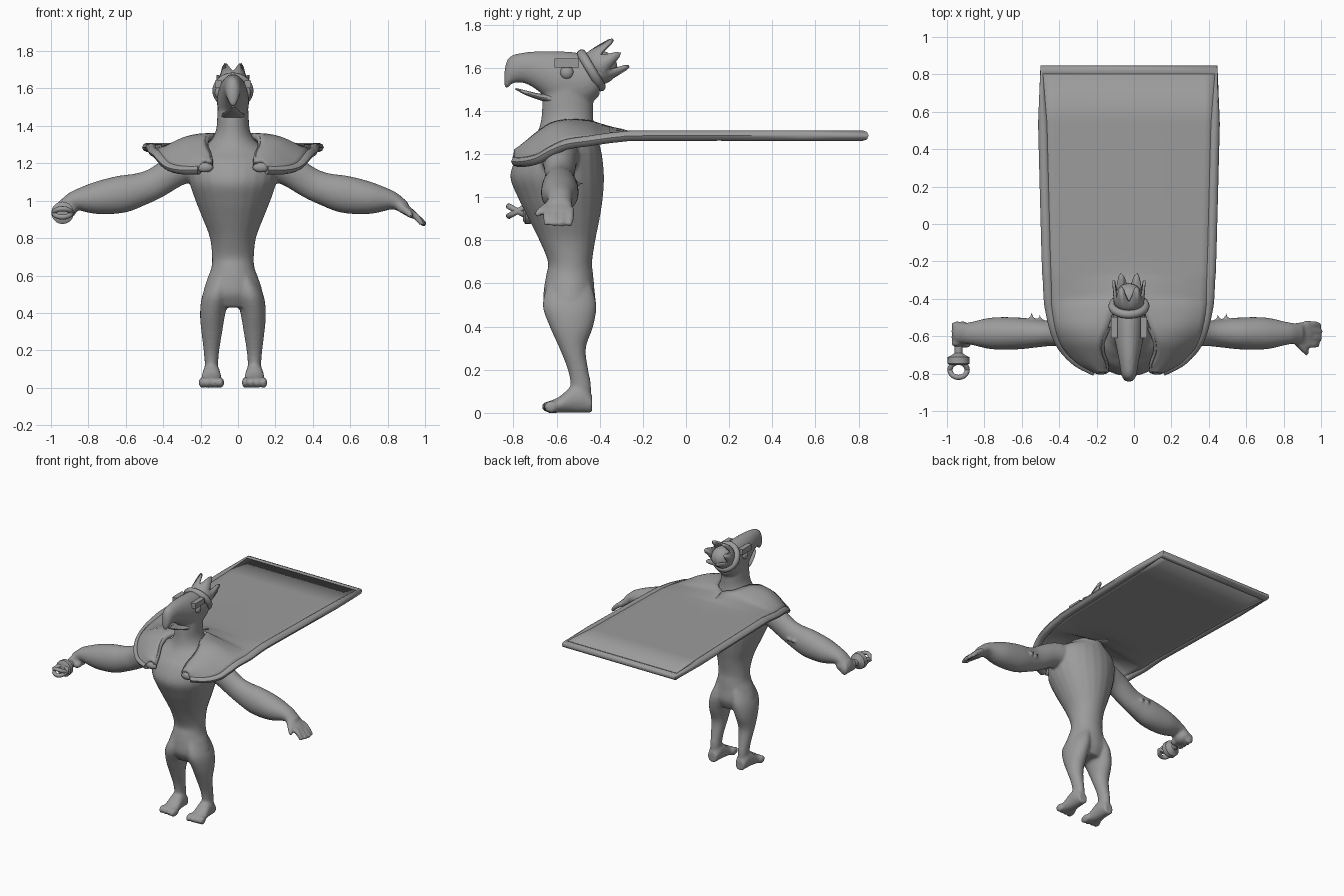
import bpy, bmesh, math
from mathutils import Vector, Matrix

if "Cube" in bpy.data.objects:
    bpy.data.objects.remove(bpy.data.objects["Cube"])

CX = -0.027                      # body centre line
V = Vector
grey = bpy.data.materials.new("stone_grey")
grey.diffuse_color = (0.33, 0.33, 0.33, 1)
grey.use_nodes = True
grey.node_tree.nodes["Principled BSDF"].inputs["Base Color"].default_value = grey.diffuse_color


def finish(name, bm, angle=40):
    bmesh.ops.recalc_face_normals(bm, faces=bm.faces)
    me = bpy.data.meshes.new(name)
    bm.to_mesh(me)
    bm.free()
    me.materials.append(grey)
    ob = bpy.data.objects.new(name, me)
    bpy.context.collection.objects.link(ob)
    bpy.ops.object.select_all(action='DESELECT')
    ob.select_set(True)
    bpy.context.view_layer.objects.active = ob
    bpy.ops.object.shade_smooth_by_angle(angle=math.radians(angle))
    return ob


def spline(rows, n):
    """Catmull-Rom through rows of numbers."""
    out = []
    for i in range(len(rows) - 1):
        p = [rows[max(0, min(len(rows) - 1, i + k))] for k in (-1, 0, 1, 2)]
        for s in range(n):
            t = s / n
            out.append([0.5 * (2 * b + (c - a) * t + (2 * a - 5 * b + 4 * c - d) * t * t
                        + (3 * b - a - 3 * c + d) * t ** 3) for a, b, c, d in zip(*p)])
    return out + [list(rows[-1])]


def loft(bm, rings, seg=24, closed=False):
    """Skin rings of (centre, u, v)."""
    loops = [[bm.verts.new(c + u * math.cos(2 * math.pi * k / seg) + v * math.sin(2 * math.pi * k / seg))
              for k in range(seg)] for c, u, v in rings]
    for a, b in zip(loops, loops[1:] + (loops[:1] if closed else [])):
        for k in range(seg):
            bm.faces.new((a[k], a[(k + 1) % seg], b[(k + 1) % seg], b[k]))
    if not closed:
        bm.faces.new(loops[0])
        bm.faces.new(loops[-1])


def column(bm, rows, n=4):
    """Upright form from rows of (z, x, half width, front y, back y)."""
    loft(bm, [(V((x, (f + b) / 2, z)), V((w, 0, 0)), V((0, (b - f) / 2, 0)))
              for z, x, w, f, b in spline(rows, n)])


def snout(bm, rows, x=CX, n=4):
    """Form along y from rows of (y, bottom z, top z, half width)."""
    loft(bm, [(V((x, y, (a + b) / 2)), V((w, 0, 0)), V((0, 0, (b - a) / 2)))
              for y, a, b, w in spline(rows, n)])


def tube(bm, rows, side=(0, 1, 0), n=4, seg=16):
    """Tube from rows of (x, y, z, side radius, other radius)."""
    pts = spline(rows, n) if n > 1 else rows
    rings = []
    for i, p in enumerate(pts):
        t = (V(pts[min(i + 1, len(pts) - 1)][:3]) - V(pts[max(i - 1, 0)][:3])).normalized()
        w = V(side)
        w = (w - t * w.dot(t)).normalized()
        rings.append((V(p[:3]), w * p[3], t.cross(w) * p[4]))
    loft(bm, rings, seg)


def ball(bm, c, r, seg=16):
    bmesh.ops.create_uvsphere(bm, u_segments=seg, v_segments=seg // 2, radius=1,
                              matrix=Matrix.Translation(c) @ Matrix.Diagonal((*r, 1)))


def torus(bm, c, R, r, axis, seg=32):
    q = V((0, 0, 1)).rotation_difference(V(axis))
    rings = []
    for k in range(seg):
        a = 2 * math.pi * k / seg
        d = q @ V((math.cos(a), math.sin(a), 0))
        rings.append((V(c) + d * R, d * r, q @ V((0, 0, r))))
    loft(bm, rings, 10, closed=True)


# ---- body: torso, legs, feet, arms, hands, neck and head fused into one skin
bm = bmesh.new()
column(bm, [(z, CX, w, f, b) for z, w, f, b in (
    (.43, .12, -.62, -.45), (.5, .158, -.66, -.42), (.58, .138, -.658, -.425), (.64, .116, -.648, -.43),
    (.7, .112, -.64, -.435), (.8, .123, -.68, -.42), (.9, .16, -.73, -.40), (1.0, .2, -.78, -.385),
    (1.1, .232, -.815, -.38), (1.2, .24, -.775, -.39), (1.26, .21, -.72, -.405), (1.31, .13, -.685, -.42),
    (1.37, .093, -.67, -.43), (1.45, .084, -.665, -.43), (1.52, .082, -.65, -.43))])
snout(bm, [(-.843, 1.515, 1.575, .012), (-.83, 1.502, 1.635, .03), (-.80, 1.528, 1.66, .042),
           (-.74, 1.525, 1.672, .052), (-.67, 1.48, 1.677, .066), (-.60, 1.42, 1.677, .08),
           (-.52, 1.4, 1.672, .086), (-.45, 1.43, 1.66, .086), (-.40, 1.47, 1.66, .08)])
ball(bm, (CX, -.40, 1.60), (.08, .085, .08))
for s in (-1, 1):
    column(bm, [(z, CX + s * x, w, f, b) for z, x, w, f, b in (
        (.6, .06, .05, -.64, -.44), (.5, .088, .074, -.665, -.415), (.4, .108, .068, -.632, -.43),
        (.3, .113, .056, -.587, -.464), (.2, .115, .042, -.548, -.453), (.13, .115, .036, -.535, -.44),
        (.04, .115, .036, -.53, -.44))])
    snout(bm, [(-.435, .0, .08, .036), (-.48, 0, .13, .046), (-.53, 0, .125, .05),
               (-.58, 0, .08, .057), (-.63, 0, .055, .06)], CX + s * .115)
    for k in range(4):                                   # toes
        ball(bm, (CX + s * (.066 + .033 * k), -.625, .028), (.019, .046 - .004 * k, .03))
    tube(bm, [(CX + s * x, -.585, z, ry, rz) for x, z, ry, rz in (
        (.12, 1.2, .09, .08), (.22, 1.19, .09, .09), (.305, 1.16, .078, .085), (.412, 1.095, .068, .083),
        (.492, 1.062, .075, .088), (.599, 1.034, .086, .1), (.733, 1.014, .085, .086),
        (.84, 1.003, .062, .054), (.893, .982, .054, .036), (.92, .965, .05, .03))], seg=24)
    for x, y in ((.47, -.515), (.515, -.505)):           # elbow spikes
        tube(bm, [(CX + s * x, y - .03, 1.06, .022, .022), (CX + s * (x + .008), y + .032, 1.065, .004, .004)],
             side=(0, 0, 1), n=3, seg=8)
# open hand
tube(bm, [(CX + .88, -.585, .985, .055, .034), (CX + .92, -.59, .955, .068, .028),
          (CX + .965, -.59, .922, .068, .022)])
for k in range(4):
    y = -.535 - .036 * k
    tip = (1.022, 1.03, 1.028, 1.012)[k]
    tube(bm, [(CX + .94, y, .942, .02, .02), (CX + .985, y - .002, .91, .019, .018),
              (CX + tip, y - .004, .87, .014, .014)], seg=10)
tube(bm, [(CX + .89, -.62, .965, .025, .02), (CX + .93, -.665, .942, .021, .018),
          (CX + .955, -.695, .915, .014, .014)], side=(0, 0, 1), seg=10)
# closed hand
ball(bm, (CX - .89, -.585, .955), (.058, .066, .05))
for k in range(4):
    ball(bm, (CX - .918, -.54 - .033 * k, .94), (.034, .019, .042))
ball(bm, (CX - .875, -.635, .935), (.035, .03, .025))
body = finish("body", bm, 180)
rm = body.modifiers.new("fuse", 'REMESH')
rm.mode, rm.voxel_size, rm.use_smooth_shade = 'VOXEL', .0095, True
sm = body.modifiers.new("soften", 'SMOOTH')
sm.factor, sm.iterations = .5, 5

# ---- lower beak
bm = bmesh.new()
snout(bm, [(-.79, 1.498, 1.506, .008), (-.74, 1.472, 1.494, .03), (-.68, 1.45, 1.48, .052),
           (-.62, 1.43, 1.48, .065)])
finish("lower_beak", bm)

# ---- eyes and brow plates
bm = bmesh.new()
for s in (-1, 1):
    ball(bm, (CX + s * .07, -.552, 1.577), (.028, .033, .033))
finish("eyes", bm)
bm = bmesh.new()
for s in (-1, 1):
    bmesh.ops.create_cube(bm, size=1, matrix=Matrix.Translation((CX + s * .079, -.553, 1.622))
                          @ Matrix.Diagonal((.035, .112, .04, 1)))
finish("brow_plates", bm)

# ---- crown: rolled base and pointed band, tilted back
axis = V((0, .86, .51)).normalized()
base = V((CX, -.452, 1.58))
bm = bmesh.new()
torus(bm, base + axis * .015, .087, .023, axis)
finish("crown_roll", bm)
bm = bmesh.new()
up = V((0, -axis.z, axis.y))
rows = []
for k in range(36):
    a = 2 * math.pi * k / 36
    d = V((1, 0, 0)) * math.cos(a) + up * math.sin(a)
    h = .085 + .09 * (1, .8, .3, 0, .3, .8)[k % 6]
    rows.append([bm.verts.new(base + d * r + axis * t)
                 for r, t in ((.078, .01), (.083, .06), (.084 + .06 * (h - .085), h))])
for a, b in zip(rows, rows[1:] + rows[:1]):
    for j in range(2):
        bm.faces.new((a[j], b[j], b[j + 1], a[j + 1]))
crown = finish("crown_points", bm)
crown.modifiers.new("thickness", 'SOLIDIFY').thickness = .014

# ---- cape: flat stiff sheet behind, mantle draped over the shoulders
# rows of (y, inner x, inner z, outer x, outer z)
half = [(.82, 0, 1.285, .465, 1.285), (-.15, 0, 1.288, .44, 1.285), (-.3, 0, 1.30, .433, 1.28),
        (-.40, 0, 1.325, .428, 1.268), (-.45, .07, 1.34, .422, 1.26), (-.55, .11, 1.345, .40, 1.245),
        (-.62, .14, 1.33, .375, 1.215), (-.68, .145, 1.29, .335, 1.18), (-.74, .125, 1.24, .27, 1.165),
        (-.785, .12, 1.19, .18, 1.165)]
bm = bmesh.new()
N = 8
for s in (-1, 1):
    grid = []
    for y, xi, zi, xo, zo in spline(half, 3):
        drape = .03 * max(0, min(1, (-.4 - y) / .15))     # shoulder bulge
        grid.append([bm.verts.new((CX + s * (xi + (xo - xi) * k / N), y,
                     zi + (zo - zi) * k / N + drape * math.sin(math.pi * k / N))) for k in range(N + 1)])
    for a, b in zip(grid, grid[1:]):
        for k in range(N):
            bm.faces.new((a[k], a[k + 1], b[k + 1], b[k]))
bmesh.ops.remove_doubles(bm, verts=bm.verts, dist=.0005)
cape = finish("cape", bm)
so = cape.modifiers.new("thickness", 'SOLIDIFY')
so.thickness, so.offset = .034, 0

# ---- rolled hem around the cape and the mantle lapels
edge = [(r[3], r[0], r[4]) for r in spline(half, 3)]
lapel = [(r[1], r[0], r[2]) for r in spline(half[5:], 3)]
bm = bmesh.new()
path = [(CX - x, y, z, .024, .028) for x, y, z in reversed(edge)]
path += [(CX + x, y, z, .024, .028) for x, y, z in edge]
tube(bm, path, side=(0, 0, 1), n=1, seg=8)
for s in (-1, 1):
    tube(bm, [(CX + s * x, y, z, .018, .014) for x, y, z in lapel], side=(0, 0, 1), n=1, seg=8)
    ball(bm, (CX + s * .15, -.785, 1.178), (.045, .02, .026))
finish("cape_hem", bm, 50)

# ---- short sceptre in the closed hand
sx, sz = -.938, .935
bm = bmesh.new()
prof = [(-.58, .022), (-.69, .022), (-.7, .035), (-.712, .058), (-.745, .06), (-.755, .045)]
loft(bm, [(V((sx, y, sz)), V((r, 0, 0)), V((0, 0, r))) for y, r in prof], 20)
for t in (-.5, .5):
    torus(bm, (sx, -.78, sz), .046, .014, (0, math.sin(t), math.cos(t)), 20)
finish("sceptre", bm)
